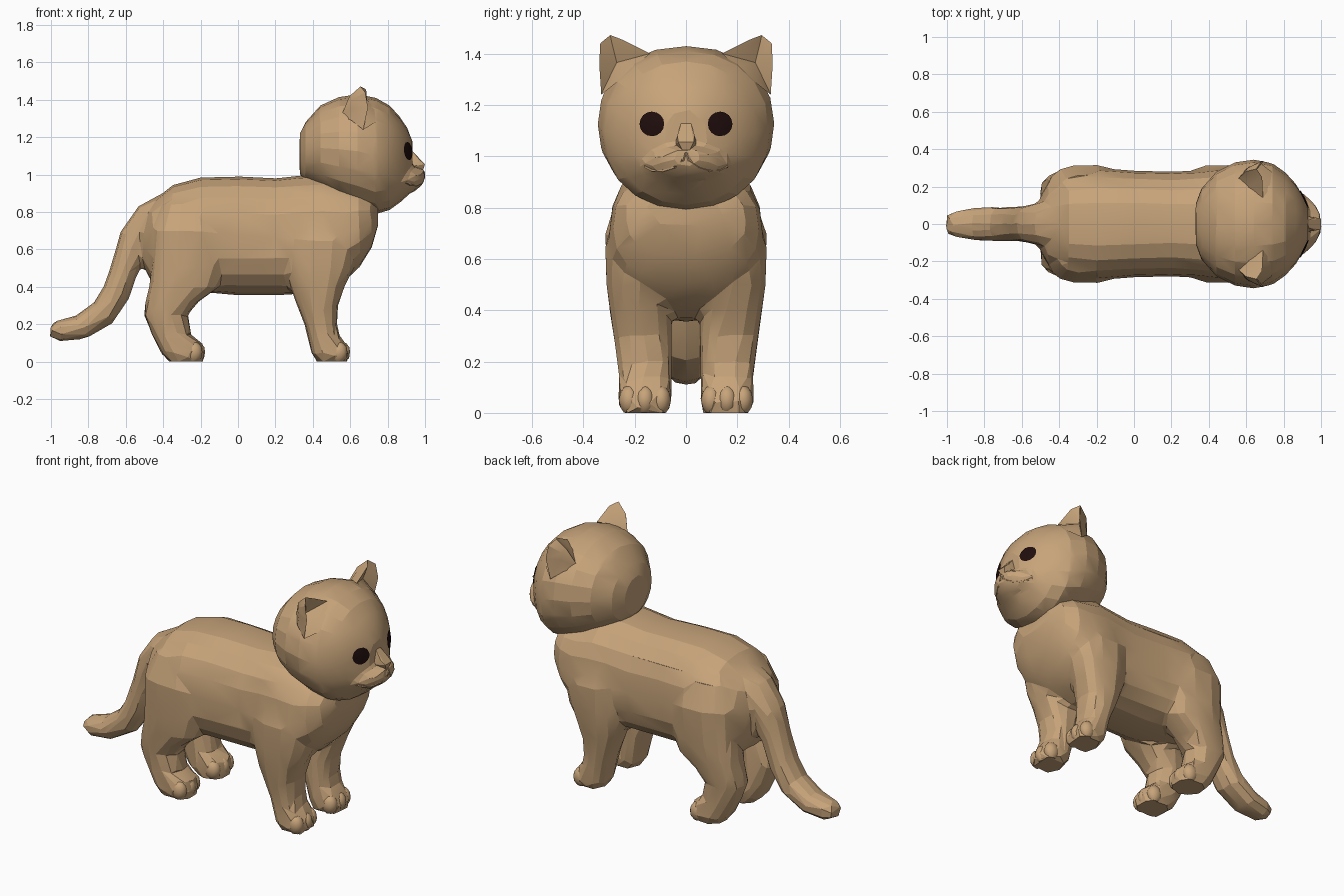
import bpy, bmesh, math
from mathutils import Vector
from mathutils.bvhtree import BVHTree

if "Cube" in bpy.data.objects:
    bpy.data.objects.remove(bpy.data.objects["Cube"])


def material(name, rgb):
    m = bpy.data.materials.new(name)
    m.diffuse_color = (*rgb, 1)
    m.use_nodes = True
    m.node_tree.nodes["Principled BSDF"].inputs["Base Color"].default_value = m.diffuse_color
    return m


FUR = material("tan fur", (0.57, 0.37, 0.195))
DARK = material("dark eye", (0.014, 0.004, 0.004))


def finish(name, bm, mat=FUR, angle=20):
    bmesh.ops.recalc_face_normals(bm, faces=bm.faces)
    me = bpy.data.meshes.new(name)
    bm.to_mesh(me)
    bm.free()
    ob = bpy.data.objects.new(name, me)
    bpy.context.collection.objects.link(ob)
    me.materials.append(mat)
    smooth(ob, angle)
    return ob


def smooth(ob, angle):
    bpy.ops.object.select_all(action='DESELECT')
    ob.select_set(True)
    bpy.context.view_layer.objects.active = ob
    bpy.ops.object.shade_smooth_by_angle(angle=math.radians(angle))


def loft(bm, sections, n=16, power=1.0):
    """Closed tube through (centre, u, v) rings with superellipse shape."""
    def f(t):
        return math.copysign(abs(t) ** power, t)
    rings = []
    for c, u, v in sections:
        ring = []
        for i in range(n):
            a = 2 * math.pi * i / n
            ring.append(bm.verts.new(Vector(c) + Vector(u) * f(math.cos(a)) + Vector(v) * f(math.sin(a))))
        rings.append(ring)
    for r, s in zip(rings, rings[1:]):
        for i in range(n):
            j = (i + 1) % n
            bm.faces.new((r[i], r[j], s[j], s[i]))
    bm.faces.new(rings[0][::-1])
    bm.faces.new(rings[-1])
    bmesh.ops.recalc_face_normals(bm, faces=bm.faces)


def along_x(rows):
    """Rows of x, bottom, top, half width."""
    return [((x, 0, (b + t) / 2), (0, w, 0), (0, 0, (t - b) / 2)) for x, b, t, w in rows]


def along_z(rows, s):
    """Rows of z, x0, x1, y0, y1, on side s."""
    return [(((a + b) / 2, s * (c + d) / 2, z), ((b - a) / 2, 0, 0), (0, (d - c) / 2, 0))
            for z, a, b, c, d in rows]


def tube(path):
    """Rows of point, in-plane radius, sideways radius."""
    out = []
    for i, (p, r, w) in enumerate(path):
        q0 = Vector(path[max(i - 1, 0)][0])
        q1 = Vector(path[min(i + 1, len(path) - 1)][0])
        t = (q1 - q0).normalized()
        side = Vector((0, 1, 0)) if abs(t.y) < 0.7 else Vector((0, 0, 1))
        up = t.cross(side).normalized()
        out.append((p, up * r, t.cross(up) * w))
    return out


def blend(ob, voxel, faces, rounds, angle):
    """Fuse overlapping volumes to one skin, then facet it."""
    m = ob.modifiers.new("fuse", 'REMESH')
    m.mode, m.voxel_size = 'VOXEL', voxel
    m = ob.modifiers.new("soften", 'SMOOTH')
    m.factor, m.iterations = 0.5, rounds
    bpy.context.view_layer.objects.active = ob
    for k in [x.name for x in ob.modifiers]:
        bpy.ops.object.modifier_apply(modifier=k)
    tris = sum(len(p.vertices) - 2 for p in ob.data.polygons)
    m = ob.modifiers.new("facet", 'DECIMATE')
    m.ratio = min(1, faces / tris)
    bpy.ops.object.modifier_apply(modifier="facet")
    if not ob.data.materials:
        ob.data.materials.append(FUR)
    smooth(ob, angle)


# Torso, legs and tail in one skin
bm = bmesh.new()
loft(bm, along_x([
    (-.50, .50, .76, .15), (-.46, .42, .85, .22), (-.35, .40, .945, .275), (-.2, .37, .985, .30),
    (0, .355, .99, .285), (.2, .355, .98, .28), (.33, .36, .995, .285), (.45, .37, 1.0, .30),
    (.57, .43, .96, .30), (.65, .505, .94, .285), (.715, .61, .90, .235), (.75, .73, .85, .15)]), 20, .82)
front = [(0, .42, .595, .07, .25), (.05, .39, .595, .055, .268), (.1, .38, .575, .055, .265),
         (.14, .37, .54, .055, .265), (.2, .355, .53, .055, .27), (.3, .315, .535, .055, .285),
         (.4, .28, .57, .055, .30), (.5, .26, .62, .05, .313), (.65, .26, .64, .05, .318), (.82, .3, .58, .05, .26)]
hind = [(0, -.37, -.18, .07, .25), (.05, -.415, -.175, .055, .268), (.1, -.44, -.19, .055, .265),
        (.14, -.46, -.25, .06, .262), (.25, -.505, -.27, .06, .27), (.32, -.495, -.21, .055, .285),
        (.4, -.475, -.10, .055, .3), (.5, -.465, -.07, .05, .31), (.7, -.46, -.05, .05, .318), (.85, -.4, -.1, .08, .26)]
for s in (1, -1):
    for leg in (front, hind):
        loft(bm, along_z(leg, s), 14, .8)
loft(bm, tube([((-.36, 0, .81), .10, .12), ((-.47, 0, .755), .10, .12), ((-.55, 0, .65), .09, .105),
               ((-.605, 0, .50), .075, .095), ((-.65, 0, .37), .075, .095), ((-.72, 0, .26), .075, .095),
               ((-.84, 0, .185), .067, .09), ((-.95, 0, .165), .058, .075), ((-1.003, 0, .17), .04, .05)]), 12, .9)
body = finish("body_legs_and_tail", bm)
blend(body, .017, 1200, 6, 15)
for v in body.data.vertices:          # flat soles
    if v.co.z < .016:
        v.co.z = 0

# Head with muzzle
bm = bmesh.new()
loft(bm, along_x([
    (.33, 1.0, 1.22, .11), (.36, .965, 1.28, .19), (.44, .915, 1.37, .28), (.54, .86, 1.415, .33),
    (.64, .82, 1.43, .345), (.74, .79, 1.41, .325), (.81, .81, 1.37, .275), (.865, .85, 1.31, .215),
    (.905, .885, 1.25, .15), (.932, .94, 1.18, .085)]), 20, .92)
loft(bm, along_x([(.8, .87, 1.06, .2), (.89, .89, 1.05, .175), (.945, .91, 1.045, .135),
                  (.98, .94, 1.035, .09), (.998, .97, 1.03, .05)]), 12)
head = finish("head", bm)
blend(head, .015, 480, 3, 15)
tree = BVHTree.FromPolygons([v.co.copy() for v in head.data.vertices],
                            [list(p.vertices) for p in head.data.polygons])


def on_face(y, z, lift):
    hit = tree.ray_cast(Vector((2, y, z)), Vector((-1, 0, 0)))[0]
    return Vector(((hit.x if hit else .9) + lift, y, z))


# Nose wedge
bm = bmesh.new()
for x, y, z in [(.92, .016, 1.14), (.97, .034, 1.08), (.999, .03, 1.055), (.985, .008, 1.01), (.9, .045, 1.04)]:
    for s in (1, -1):
        bm.verts.new((x, y * s, z))
bmesh.ops.convex_hull(bm, input=bm.verts)
finish("nose", bm)

# Ear rim points, from the crown around the tip to the cheek
rim = [(.69, .14, 1.40), (.685, .25, 1.455), (.655, .295, 1.472), (.68, .334, 1.44),
       (.695, .338, 1.36), (.67, .33, 1.24), (.735, .28, 1.28), (.735, .20, 1.35)]
for s, side in ((1, "right"), (-1, "left")):
    # Hollow ear with a rounded back
    bm = bmesh.new()
    flip = Vector((1, s, 1))
    hollow = Vector((.665, .275, 1.365))
    apex = Vector((.55, .235, 1.31))
    bulge = Vector((-.012, .012, .02))
    outer = [bm.verts.new(Vector(p) * flip) for p in rim]
    inner = [bm.verts.new((Vector(p).lerp(hollow, .2) + Vector((-.004, 0, 0))) * flip) for p in rim]
    rear = [bm.verts.new((Vector(p).lerp(apex, .45) + bulge) * flip) for p in rim]
    deep = bm.verts.new(Vector((.64, .27, 1.365)) * flip)
    back = bm.verts.new(apex * flip)
    for i in range(len(rim)):
        j = (i + 1) % len(rim)
        bm.faces.new((outer[i], outer[j], inner[j], inner[i]))
        bm.faces.new((inner[i], inner[j], deep))
        bm.faces.new((rear[i], rear[j], outer[j], outer[i]))
        bm.faces.new((rear[j], rear[i], back))
    finish(side + "_ear", bm, angle=30)

    # Eye plate laid on the face
    bm = bmesh.new()
    hub = bm.verts.new(on_face(s * .133, 1.126, .006))
    rings = [[bm.verts.new(on_face(s * .133 + r * math.cos(a * math.pi / 8),
                                   1.126 + r * math.sin(a * math.pi / 8), .006))
              for a in range(16)] for r in (.016, .032, .048)]
    for i in range(16):
        j = (i + 1) % 16
        bm.faces.new((hub, rings[0][i], rings[0][j]))
        for p, q in zip(rings, rings[1:]):
            bm.faces.new((p[i], q[i], q[j], p[j]))
    eye = finish(side + "_eye", bm, DARK)
    if eye.data.polygons[0].normal.x < 0:
        eye.data.flip_normals()

    # Smiling lip ridge
    bm = bmesh.new()
    lip = [(.004, 1.015), (.012, .985), (.045, .957), (.09, .943), (.13, .945), (.16, .96)]
    loft(bm, tube([(on_face(s * y, z, -.001), .006, .006) for y, z in lip]), 5)
    finish(side + "_lip", bm)

    # Three toes on each paw
    for paw, x in (("front", .553), ("hind", -.222)):
        bm = bmesh.new()
        for k in (-1, 0, 1):
            res = bmesh.ops.create_icosphere(bm, subdivisions=2, radius=1)
            for v in res["verts"]:
                v.co = Vector((x - .014 * abs(k) + v.co.x * .048, s * .16 + k * .062 + v.co.y * .04,
                               max(0, .05 + v.co.z * .058)))
        finish(f"{side}_{paw}_toes", bm, angle=40)
